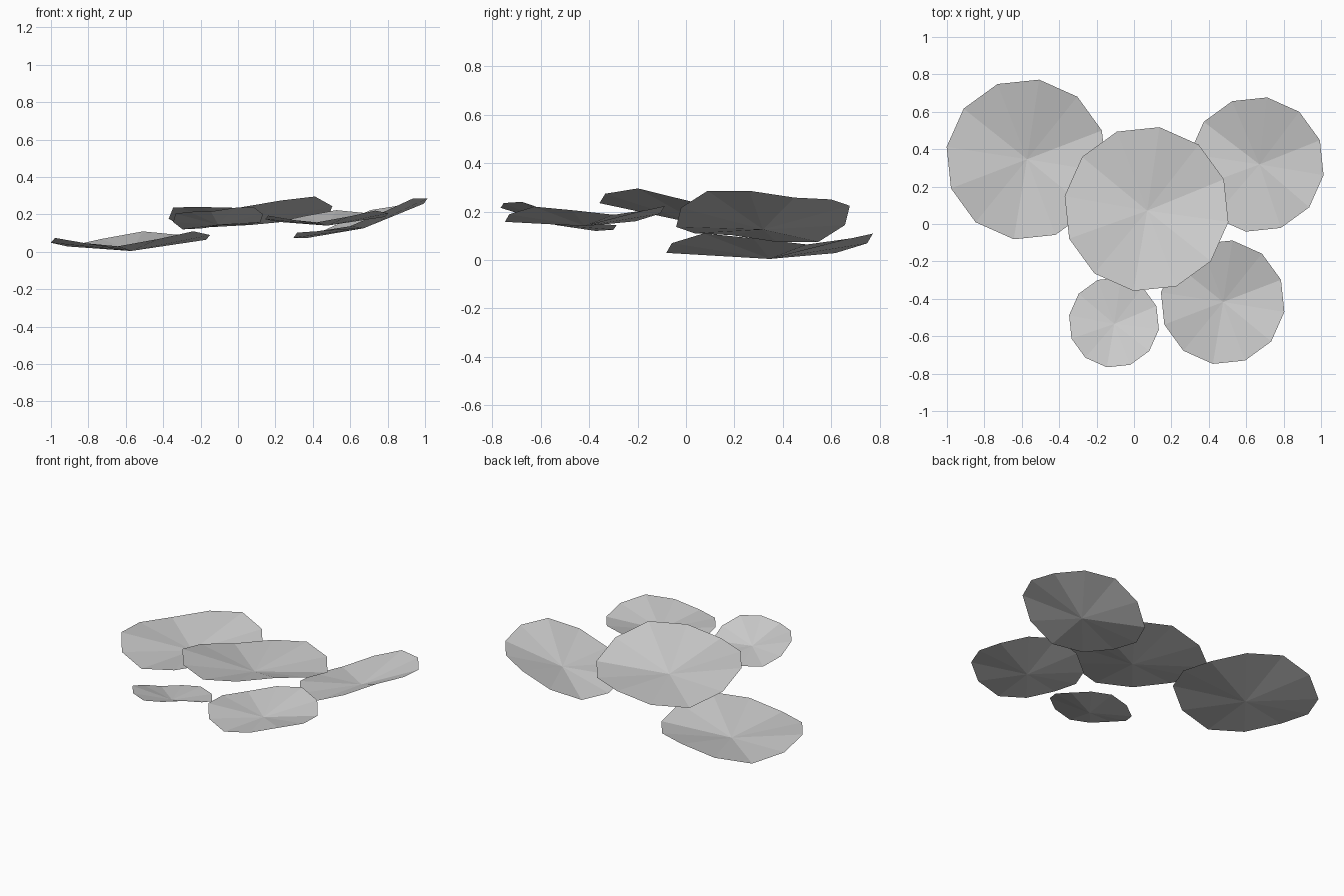
import bpy, bmesh
from math import sin, cos, radians

if "Cube" in bpy.data.objects:
    bpy.data.objects.remove(bpy.data.objects["Cube"])

SIDES, PHASE = 12, 21.0

def leaf_pad(name, x, y, z, r, tilt_x, tilt_y):
    """Twelve-sided fan: sunken hub, rim with three waves, tilted as a whole.
    z is the mean rim height, tilt_x / tilt_y the rim rise towards +x / +y."""
    bm = bmesh.new()
    rim = []
    for k in range(SIDES):
        a = radians(PHASE + k * 360 / SIDES)
        wave = -0.066 * r * cos(3 * (a - radians(PHASE)))
        rise = tilt_x * cos(a) + tilt_y * sin(a)
        rim.append(bm.verts.new((x + r * cos(a), y + r * sin(a), z + wave + rise)))
    hub = bm.verts.new((x + 0.15 * tilt_x, y + 0.15 * tilt_y, z - 0.15 * r))
    for k in range(SIDES):
        bm.faces.new((hub, rim[k], rim[(k + 1) % SIDES]))
    mesh = bpy.data.meshes.new(name)
    bm.to_mesh(mesh)
    bm.free()
    bpy.context.collection.objects.link(bpy.data.objects.new(name, mesh))

# Overlapping floating leaves
leaf_pad("leaf_pad_left", -0.575, 0.345, 0.069, 0.432, 0.022, 0.008)
leaf_pad("leaf_pad_center", 0.067, 0.08, 0.21, 0.443, 0.025, -0.0585)
leaf_pad("leaf_pad_right", 0.655, 0.318, 0.18, 0.363, 0.1075, 0.003)
leaf_pad("leaf_pad_front_right", 0.474, -0.418, 0.19, 0.334, 0.017, 0.008)
leaf_pad("leaf_pad_front_small", -0.107, -0.526, 0.18, 0.243, 0.013, -0.054)
